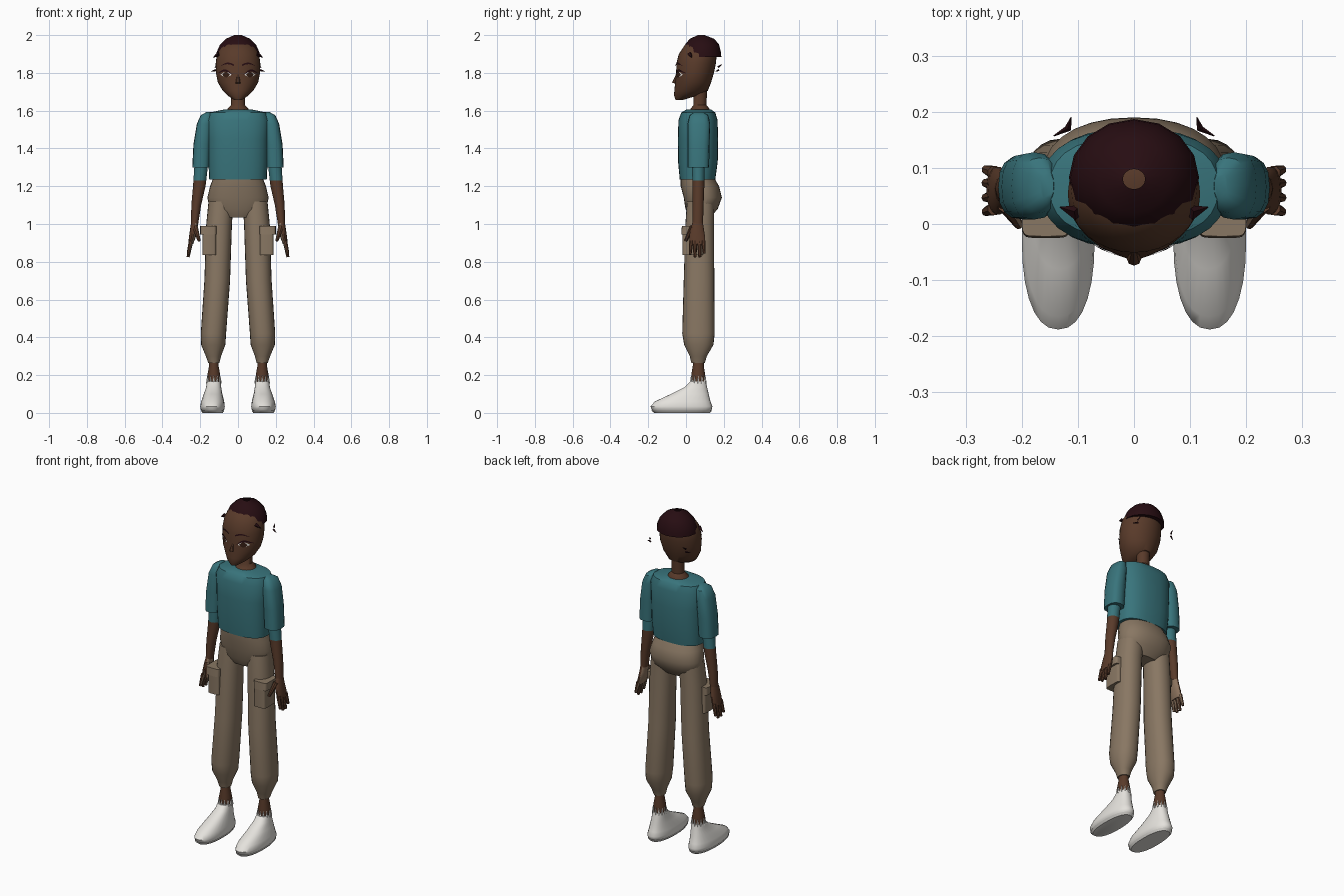
import bpy, bmesh, math
from mathutils import Vector

if "Cube" in bpy.data.objects:
    bpy.data.objects.remove(bpy.data.objects["Cube"])


def material(name, r, g, b):
    m = bpy.data.materials.new(name)
    m.diffuse_color = (r, g, b, 1)
    m.use_nodes = True
    m.node_tree.nodes["Principled BSDF"].inputs["Base Color"].default_value = m.diffuse_color
    return m


SKIN = material("brown skin", .10, .043, .023)
PALM = material("light palm", .26, .17, .11)
TEAL = material("teal cloth", .04, .175, .20)
TAN = material("tan cloth", .25, .185, .125)
WHITE = material("off white", .78, .76, .72)
HAIR = material("dark hair", .02, .004, .006)
IRIS = material("dark brown eye", .035, .013, .007)


def finish(name, bm, mats, smooth=40):
    bmesh.ops.recalc_face_normals(bm, faces=bm.faces)
    me = bpy.data.meshes.new(name)
    bm.to_mesh(me)
    bm.free()
    for m in mats:
        me.materials.append(m)
    ob = bpy.data.objects.new(name, me)
    bpy.context.collection.objects.link(ob)
    if smooth:
        bpy.ops.object.select_all(action='DESELECT')
        ob.select_set(True)
        bpy.context.view_layer.objects.active = ob
        bpy.ops.object.shade_smooth_by_angle(angle=math.radians(smooth))
    return ob


def loft(name, sections, mats, n=20, power=2.0, side=1, smooth=40, rule=None, top=True):
    """Stack of horizontal superellipses (x, y front, y back, z, half width)."""
    bm = bmesh.new()
    rings = []
    for x, y0, y1, z, rx in sections:
        ring = []
        for i in range(n):
            a = 2 * math.pi * i / n
            c, s = math.cos(a), math.sin(a)
            px = math.copysign(abs(c) ** (2 / power), c) * rx
            py = math.copysign(abs(s) ** (2 / power), s) * (y1 - y0) / 2
            ring.append(bm.verts.new((side * (x + px), (y0 + y1) / 2 + py, z)))
        rings.append(ring)
    for a, b in zip(rings, rings[1:]):
        for i in range(n):
            j = (i + 1) % n
            bm.faces.new((a[i], a[j], b[j], b[i]))
    bm.faces.new(rings[0])
    if top:
        bm.faces.new(rings[-1])
    bmesh.ops.recalc_face_normals(bm, faces=bm.faces)
    bm.normal_update()
    if rule:
        for f in bm.faces:
            f.material_index = rule(f)
    return finish(name, bm, mats, smooth)


def taper(name, p, q, r0, r1, mats, n=8, rule=None):
    """Tapered rod from p to q."""
    p, q = Vector(p), Vector(q)
    bm = bmesh.new()
    bmesh.ops.create_cone(bm, cap_ends=True, segments=n, radius1=r0, radius2=r1, depth=(q - p).length)
    rot = (q - p).to_track_quat('Z', 'Y').to_matrix().to_4x4()
    bm.transform(rot)
    bmesh.ops.translate(bm, verts=bm.verts, vec=(p + q) / 2)
    bm.normal_update()
    if rule:
        for f in bm.faces:
            f.material_index = rule(f)
    return finish(name, bm, mats)


# Head, neck and nose
HEAD = [(0, -.055, -.015, 1.657, .02), (0, -.063, .06, 1.68, .055), (0, -.062, .115, 1.705, .08),
        (0, -.057, .133, 1.75, .107), (0, -.052, .148, 1.80, .117), (0, -.051, .158, 1.85, .118),
        (0, -.038, .163, 1.90, .112), (0, -.005, .15, 1.95, .085), (0, .05, .11, 1.975, .03)]
loft("head", HEAD, [SKIN], n=32)
loft("neck", [(0, .0, .13, 1.585, .07), (0, .025, .125, 1.61, .055), (0, .04, .108, 1.63, .036),
              (0, .04, .112, 1.71, .036)], [SKIN])
taper("nose", (0, -.047, 1.79), (0, -.062, 1.745), .006, .013, [SKIN])


def face_y(x, z):
    for a, b in zip(HEAD, HEAD[1:]):
        if a[3] <= z <= b[3]:
            t = (z - a[3]) / (b[3] - a[3])
            y0, y1, rx = (a[k] + t * (b[k] - a[k]) for k in (1, 2, 4))
            return (y0 + y1) / 2 - (y1 - y0) / 2 * math.sqrt(max(0, 1 - (x / rx) ** 2))


def face_patch(name, side, x0, x1, low, high, lift, mat):
    """Thin strip laid on the face between two curves."""
    bm = bmesh.new()
    rows = []
    for i in range(11):
        t = i / 10
        x = x0 + (x1 - x0) * t
        zs = (low(t), (low(t) + high(t)) / 2, high(t))
        rows.append([bm.verts.new((side * x, face_y(x, z) - lift, z)) for z in zs])
    for a, b in zip(rows, rows[1:]):
        for k in range(2):
            bm.faces.new((a[k], b[k], b[k + 1], a[k + 1]))
    ob = finish(name, bm, [mat])
    # Keep plates facing forward
    if sum(f.normal.y for f in ob.data.polygons) > 0:
        ob.data.flip_normals()


def bow(t):
    return math.sin(math.pi * t)


for s in (-1, 1):
    # Eyes, lashes and brows
    face_patch("eye_white", s, .034, .092, lambda t: 1.79 - .012 * bow(t), lambda t: 1.79 + .016 * bow(t), .003, WHITE)
    face_patch("iris", s, .043, .083, lambda t: 1.79 - .014 * bow(t), lambda t: 1.79 + .016 * bow(t), .005, IRIS)
    face_patch("upper_lash", s, .03, .105, lambda t: 1.789 + .014 * bow(t) + .008 * t,
               lambda t: 1.792 + .022 * bow(t) + .008 * t, .006, HAIR)
    face_patch("eyebrow", s, .02, .092, lambda t: 1.836 + .010 * bow(t), lambda t: 1.844 + .014 * bow(t) - .007 * t, .005, HAIR)
    # Loose hair wisps
    taper("hair_wisp", (s * .115, .172, 1.815), (s * .143, .157, 1.808), .006, .001, [HAIR], 4)
    taper("hair_wisp", (s * .118, .17, 1.83), (s * .112, .19, 1.845), .006, .001, [HAIR], 4)
    taper("hair_tip", (s * .10, .02, 1.90), (s * .132, .03, 1.882), .014, .001, [HAIR], 4)

# Cropped hair cap with small opening at the crown
loft("hair_cap", [(0, -.022, .187, 1.885, .116), (0, -.02, .185, 1.91, .113), (0, -.005, .175, 1.95, .095),
                  (0, .02, .15, 1.98, .065), (0, .062, .098, 2.0, .02)], [HAIR], n=16, smooth=30, top=False)

# Shirt body
loft("shirt_body", [(0, -.033, .155, 1.235, .152), (0, -.042, .168, 1.33, .157), (0, -.043, .17, 1.45, .16),
                    (0, -.04, .167, 1.55, .165), (0, -.025, .155, 1.59, .15), (0, .0, .135, 1.605, .08)],
     [TEAL], n=28, power=2.5)

# Hips
loft("trouser_hips", [(0, .02, .13, 1.035, .09), (0, -.003, .168, 1.08, .15), (0, -.012, .19, 1.14, .162),
                      (0, -.028, .175, 1.20, .148), (0, -.03, .14, 1.26, .125)], [TAN], n=28, power=2.2)

for s in (-1, 1):
    def palm(f, s=s):
        return 1 if f.normal.x * s < -.5 else 0

    # Sleeve and arm
    loft("sleeve", [(.196, .008, .122, 1.30, .046), (.19, .008, .125, 1.42, .046), (.178, .008, .128, 1.53, .04),
                    (.168, .02, .118, 1.575, .03), (.155, .045, .09, 1.593, .012)], [TEAL], n=16, power=2.6, side=s)
    loft("arm", [(.23, .034, .09, 1.0, .019), (.221, .035, .093, 1.1, .026), (.205, .034, .097, 1.2, .033),
                 (.202, .034, .097, 1.23, .034), (.194, .03, .10, 1.32, .036), (.185, .03, .10, 1.5, .036)],
         [SKIN, TEAL], side=s, rule=lambda f: 1 if f.calc_center_median().z > 1.225 else 0)
    # Hand with fingers and thumb
    loft("palm", [(.25, .02, .102, .895, .013), (.242, .016, .103, .93, .018), (.234, .022, .096, .97, .02),
                  (.23, .034, .09, 1.01, .018)], [SKIN, PALM], n=14, side=s, rule=palm)
    for y, z in ((.022, .84), (.047, .825), (.073, .825), (.097, .845)):
        taper("finger", (s * .249, .06 + (y - .06) * .85, .91), (s * .264, y, z), .0125, .008, [SKIN, PALM], rule=palm)
    taper("thumb", (s * .228, .035, .985), (s * .205, -.002, .91), .016, .008, [SKIN, PALM], rule=palm)

    # Trouser leg, gathered at the bottom
    loft("trouser_leg", [(.128, .028, .10, .265, .03), (.13, .02, .11, .30, .04), (.131, -.01, .145, .36, .064),
                         (.13, -.02, .152, .42, .067), (.11, -.012, .15, .70, .068), (.1, -.003, .148, 1.0, .068),
                         (.09, .005, .15, 1.12, .066)], [TAN], n=24, power=2.2, side=s)
    # Cargo pocket and flap
    loft("cargo_pocket", [(.152, -.018, .09, .835, .036), (.152, -.02, .09, .985, .036)], [TAN], n=24, power=7, side=s)
    loft("pocket_flap", [(.157, -.025, .09, .945, .043), (.157, -.022, .09, .99, .043)], [TAN], n=24, power=7, side=s)

    # Ankle
    loft("ankle", [(.128, .03, .10, .13, .033), (.128, .028, .102, .20, .034), (.128, .036, .094, .25, .025),
                   (.128, .036, .094, .30, .025)], [SKIN], side=s)
    # Shoe
    loft("shoe", [(.134, -.17, .125, .006, .054), (.135, -.183, .137, .02, .063), (.135, -.188, .14, .035, .065),
                  (.134, -.165, .13, .06, .061), (.132, -.08, .12, .10, .049), (.129, -.01, .112, .135, .040),
                  (.128, .022, .106, .165, .037)], [WHITE], n=28, power=2.3, side=s)
    loft("shoe_sole", [(.134, -.168, .125, 0, .053), (.135, -.183, .137, .012, .062)], [WHITE], n=28, power=2.3, side=s)
    # Jagged sock edge
    for i in range(12):
        a = math.pi * i / 6
        x, y = s * .128 + .0345 * math.cos(a), .065 + .038 * math.sin(a)
        taper("sock_point", (x, y, .155), (x, y, .195), .008, .001, [WHITE], 5)
